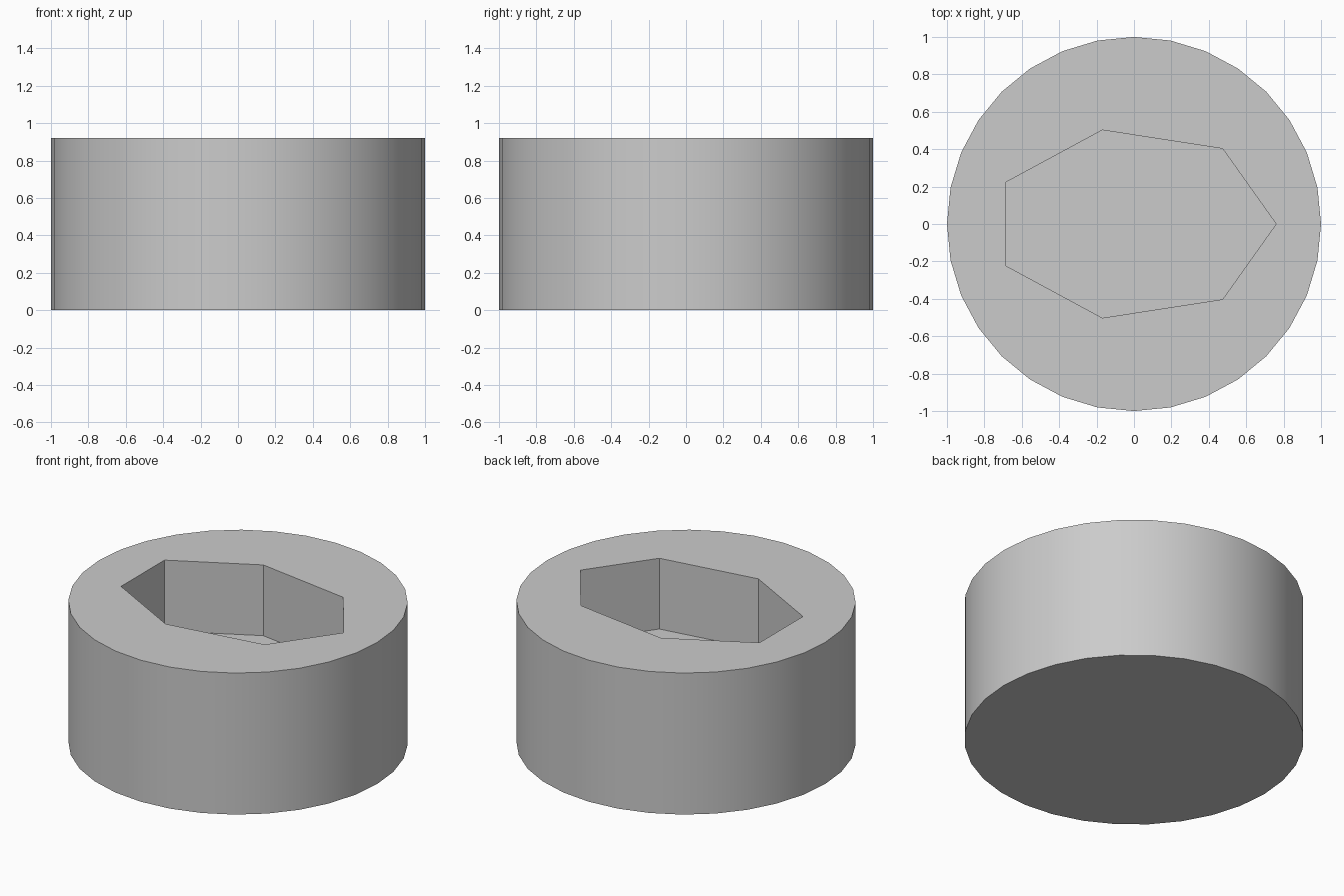
import bpy
import math

cube = bpy.data.objects.get("Cube")
if cube:
    bpy.data.objects.remove(cube, do_unlink=True)

HEIGHT = 0.92
SOCKET_DEPTH = 0.46

# One plain grey
grey = bpy.data.materials.new("light_grey")
grey.use_nodes = True
colour = (0.6, 0.6, 0.6, 1)
grey.diffuse_color = colour
grey.node_tree.nodes["Principled BSDF"].inputs["Base Color"].default_value = colour


def prism(name, sides, radius_x, radius_y, bottom, top):
    """Upright closed prism with its first corner on +x."""
    ring = [(radius_x * math.cos(math.tau * i / sides),
             radius_y * math.sin(math.tau * i / sides)) for i in range(sides)]
    verts = [(x, y, z) for z in (bottom, top) for x, y in ring]
    faces = [[i, (i + 1) % sides, sides + (i + 1) % sides, sides + i]
             for i in range(sides)]
    faces += [list(reversed(range(sides))), list(range(sides, 2 * sides))]
    mesh = bpy.data.meshes.new(name)
    mesh.from_pydata(verts, [], faces)
    mesh.materials.append(grey)
    obj = bpy.data.objects.new(name, mesh)
    bpy.context.collection.objects.link(obj)
    return obj


# Round body, and a stretched seven-sided cutter for the blind socket
body = prism("round_body", 32, 1, 1, 0, HEIGHT)
cutter = prism("socket_cutter", 7, 0.76, 0.515, HEIGHT - SOCKET_DEPTH, HEIGHT + 0.2)
cutter.hide_render = True

# Cut the socket, then drop the cutter
cut = body.modifiers.new("socket", 'BOOLEAN')
cut.operation = 'DIFFERENCE'
cut.solver = 'EXACT'
cut.object = cutter
bpy.ops.object.select_all(action='DESELECT')
bpy.context.view_layer.objects.active = body
body.select_set(True)
bpy.ops.object.modifier_apply(modifier=cut.name)
bpy.data.objects.remove(cutter, do_unlink=True)

# Smooth round wall, crisp rim and socket corners
bpy.ops.object.shade_smooth_by_angle(angle=math.radians(30))
